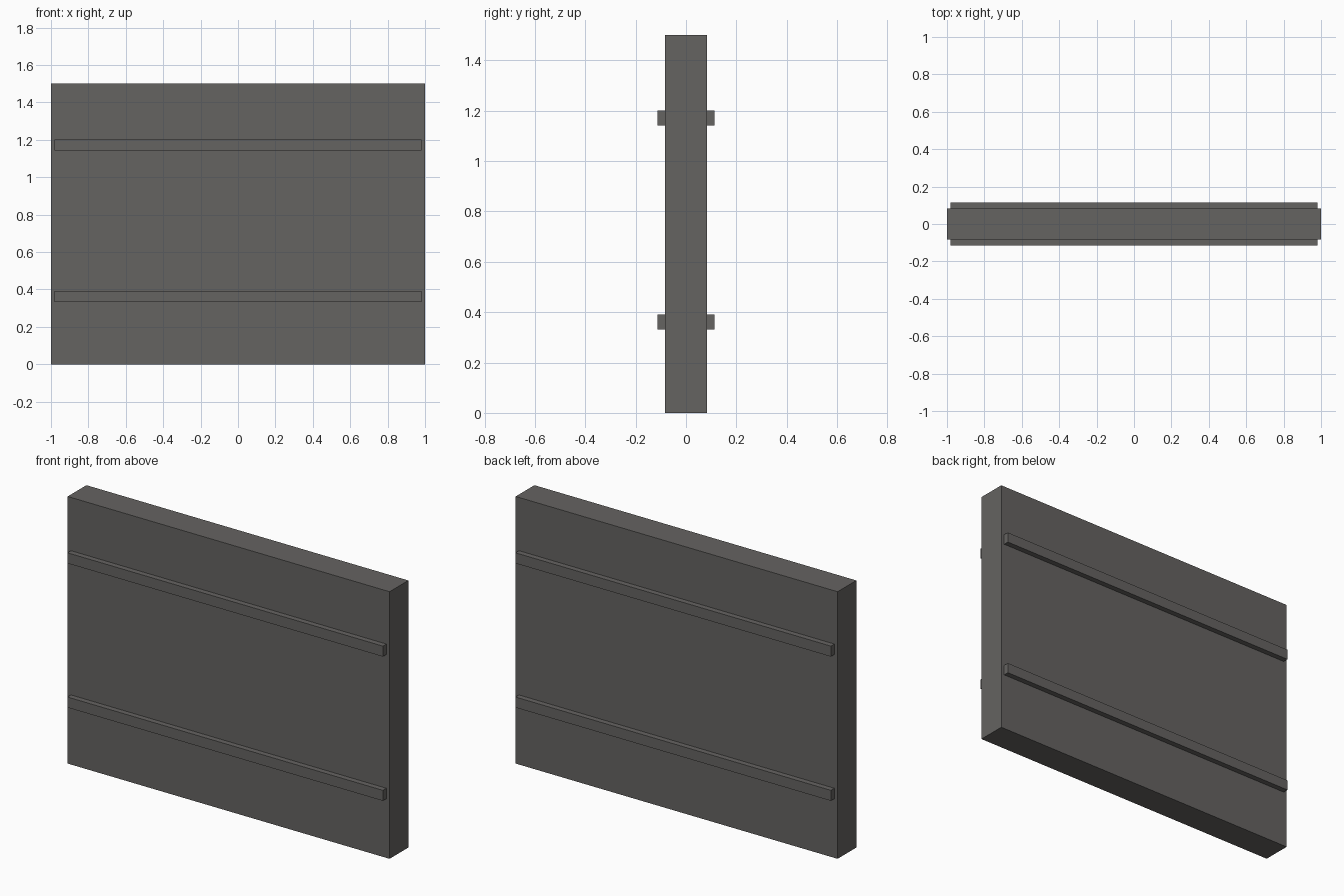
import bpy

if "Cube" in bpy.data.objects:
    bpy.data.objects.remove(bpy.data.objects["Cube"])

# One dark grey for the whole wall
grey = bpy.data.materials.new("dark grey")
grey.diffuse_color = (0.130, 0.125, 0.120, 1)
grey.use_nodes = True
grey.node_tree.nodes["Principled BSDF"].inputs["Base Color"].default_value = grey.diffuse_color


def box(name, x, y, z):
    """Box from (min, max) ranges on each axis."""
    bpy.ops.mesh.primitive_cube_add(
        size=1, location=[(a + b) / 2 for a, b in (x, y, z)])
    ob = bpy.context.object
    ob.name = name
    ob.scale = [b - a for a, b in (x, y, z)]
    bpy.ops.object.transform_apply(location=False, rotation=False, scale=True)
    ob.data.materials.append(grey)
    return ob


# Wall slab
T = 0.083
box("wall_panel", (-1, 1), (-T, T), (0, 1.5))

# Raised rails, two on each face
for side, y in (("front", (-0.114, -T)), ("back", (T, 0.114))):
    for level, z in (("lower", (0.332, 0.391)), ("upper", (1.142, 1.201))):
        box(f"{side}_{level}_rail", (-0.98, 0.98), y, z)
